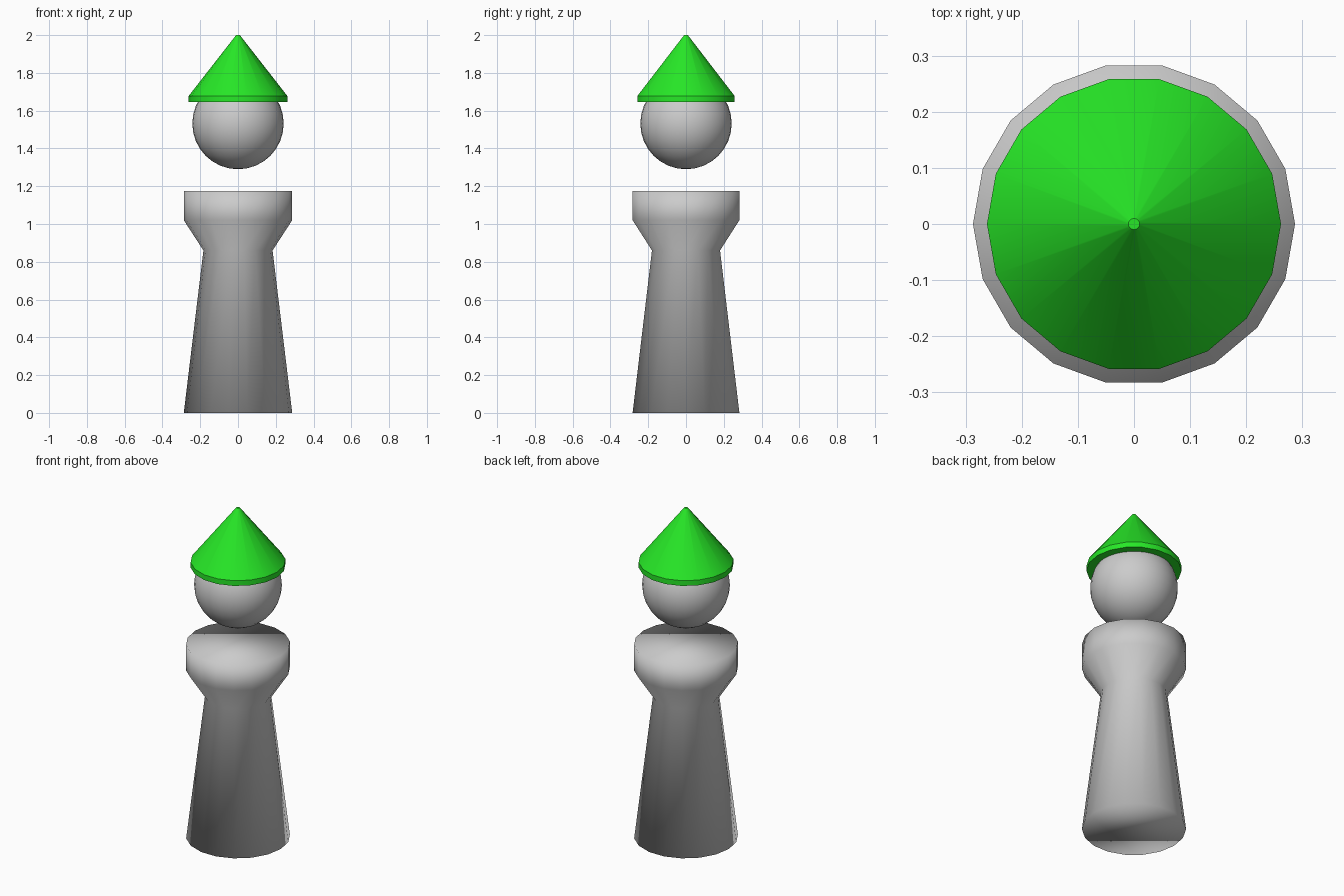
import bpy, bmesh, math

if "Cube" in bpy.data.objects:
    bpy.data.objects.remove(bpy.data.objects["Cube"])

SIDES = 18


def turned(name, profile, sides=SIDES):
    """Turn a (radius, height) profile around z and close both ends."""
    bm = bmesh.new()
    rings = []
    for r, z in profile:
        rings.append([bm.verts.new((r * math.cos(2 * math.pi * i / sides),
                                    r * math.sin(2 * math.pi * i / sides), z))
                      for i in range(sides)])
    for a, b in zip(rings, rings[1:]):
        for i in range(sides):
            j = (i + 1) % sides
            bm.faces.new((a[i], a[j], b[j], b[i]))
    bm.faces.new(rings[0][::-1])
    bm.faces.new(rings[-1])
    for f in bm.faces:
        f.smooth = True
    mesh = bpy.data.meshes.new(name)
    bm.to_mesh(mesh)
    bm.free()
    obj = bpy.data.objects.new(name, mesh)
    bpy.context.collection.objects.link(obj)
    return obj


# Body: tapered column flaring into a wide collar
turned("body", [(0.287, 0), (0.183, 0.86), (0.287, 1.02), (0.287, 1.175)])

# Head: floating ball
bpy.ops.mesh.primitive_uv_sphere_add(segments=32, ring_count=16, radius=0.242,
                                     location=(0, 0, 1.532))
head = bpy.context.object
head.name = "head"
bpy.ops.object.shade_smooth()

# Hat: cone with a short upright rim and a tiny flat tip
hat = turned("hat", [(0.262, 1.645), (0.262, 1.677), (0.01, 2.0)])
green = bpy.data.materials.new("green")
green.diffuse_color = (0.02, 0.8, 0.02, 1)
green.use_nodes = True
green.node_tree.nodes["Principled BSDF"].inputs["Base Color"].default_value = green.diffuse_color
hat.data.materials.append(green)
bpy.ops.object.select_all(action='DESELECT')
hat.select_set(True)
bpy.context.view_layer.objects.active = hat
bpy.ops.object.shade_smooth_by_angle(angle=math.radians(30))
